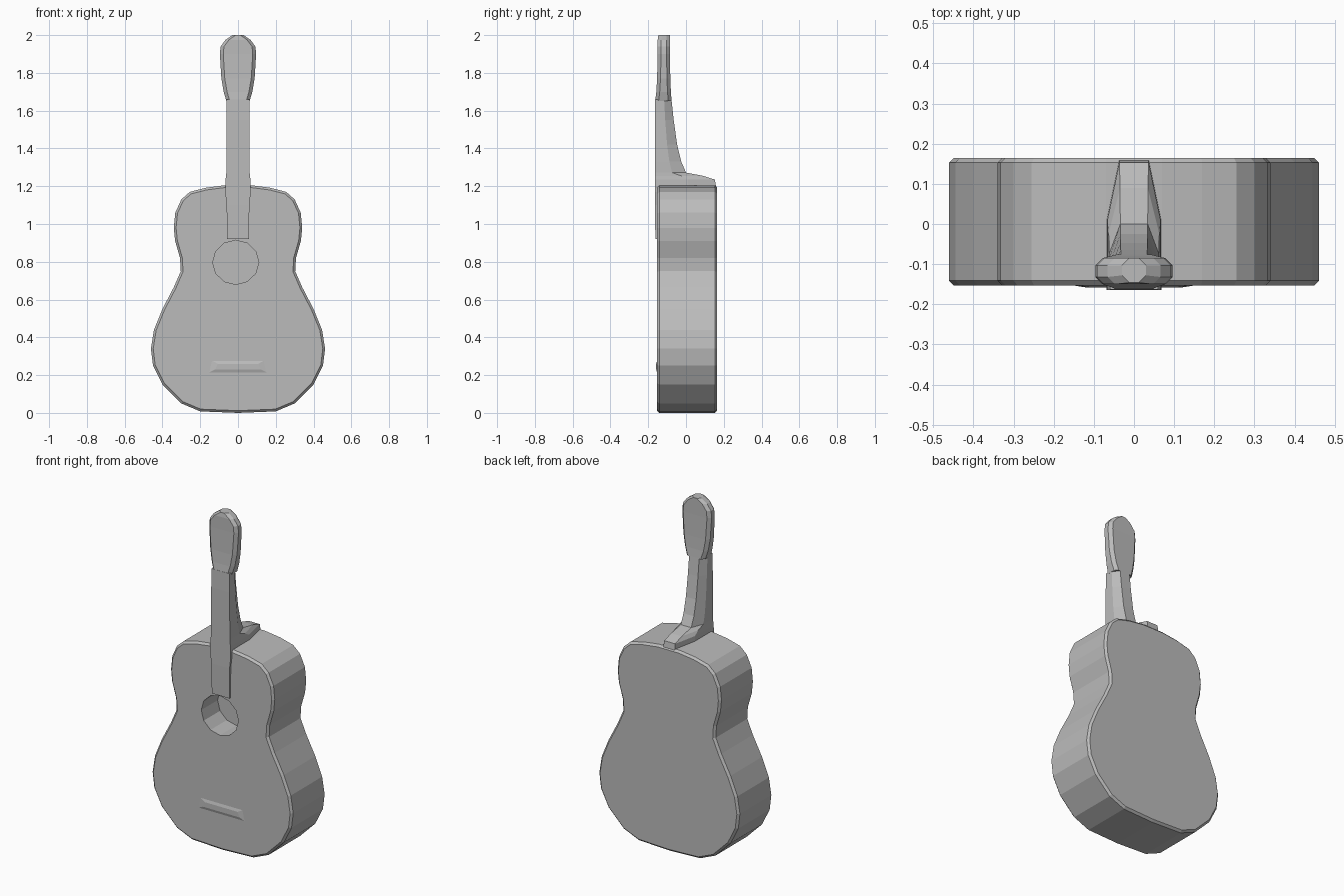
import bpy, bmesh, math

default = bpy.data.objects.get("Cube")
if default:
    bpy.data.objects.remove(default, do_unlink=True)

# Single plain grey finish
grey = bpy.data.materials.new("plain grey")
grey.use_nodes = True
grey.diffuse_color = (0.5, 0.5, 0.5, 1)
bsdf = grey.node_tree.nodes["Principled BSDF"]
bsdf.inputs["Base Color"].default_value = (0.5, 0.5, 0.5, 1)
bsdf.inputs["Roughness"].default_value = 0.8


def loft(name, rings):
    """Skin a list of equal-length point rings and cap both ends."""
    bm = bmesh.new()
    loops = [[bm.verts.new(p) for p in ring] for ring in rings]
    n = len(loops[0])
    for a, b in zip(loops, loops[1:]):
        for i in range(n):
            j = (i + 1) % n
            bm.faces.new((a[i], a[j], b[j], b[i]))
    bm.faces.new(loops[0])
    bm.faces.new(loops[-1])
    bmesh.ops.recalc_face_normals(bm, faces=bm.faces)
    mesh = bpy.data.meshes.new(name)
    bm.to_mesh(mesh)
    bm.free()
    mesh.materials.append(grey)
    ob = bpy.data.objects.new(name, mesh)
    bpy.context.collection.objects.link(ob)
    return ob


# Body: half outline mirrored, extruded front to back
half = [(0.20, 0.008), (0.30, 0.05), (0.40, 0.15), (0.45, 0.25), (0.461, 0.34),
        (0.445, 0.44), (0.40, 0.55), (0.34, 0.665), (0.303, 0.75), (0.307, 0.82),
        (0.333, 0.91), (0.34, 0.98), (0.332, 1.06), (0.30, 1.13), (0.255, 1.17),
        (0.17, 1.192), (0.07, 1.205)]
outline = [(0, 0)] + half + [(-x, z) for x, z in reversed(half)]
body = loft("body", [[(x, y, z) for x, z in outline] for y in (-0.153, 0.165)])
bevel = body.modifiers.new("rounded rim", 'BEVEL')
bevel.width = 0.012
bevel.segments = 1
bevel.limit_method = 'ANGLE'
bevel.angle_limit = math.radians(60)

# Sound hole: faceted round recess
ring = [(0.122 * math.cos(math.tau * i / 12) - 0.012,
         0.117 * math.sin(math.tau * i / 12) + 0.797) for i in range(12)]
cutter = loft("sound_hole_cutter", [[(x, y, z) for x, z in ring] for y in (-0.3, 0.0)])
cutter.hide_render = True
cut = body.modifiers.new("sound hole", 'BOOLEAN')
cut.operation = 'DIFFERENCE'
cut.solver = 'EXACT'
cut.object = cutter
bpy.context.view_layer.objects.active = body
for mod in list(body.modifiers):
    bpy.ops.object.modifier_apply(modifier=mod.name)
bpy.data.objects.remove(cutter, do_unlink=True)


def neck_section(z, w, front, back):
    """D-shaped slice: flat front, chamfered back."""
    mid = front + 0.55 * (back - front)
    return [(-w, front, z), (w, front, z), (w, mid, z),
            (0.55 * w, back, z), (-0.55 * w, back, z), (-w, mid, z)]


# Neck with fingerboard and heel: height, half width, front, back
neck = [(0.92, 0.058, -0.162, -0.13), (1.10, 0.06, -0.165, -0.13),
        (1.17, 0.068, -0.165, 0.163), (1.235, 0.066, -0.165, 0.153),
        (1.255, 0.063, -0.165, 0.09), (1.272, 0.062, -0.165, 0.0),
        (1.33, 0.062, -0.165, -0.025), (1.42, 0.061, -0.165, -0.047),
        (1.55, 0.06, -0.165, -0.065), (1.66, 0.06, -0.163, -0.077)]
loft("neck", [neck_section(*s) for s in neck])

# Headstock: flared and rounded at the top
head = [(1.65, 0.061, -0.163, -0.076), (1.70, 0.076, -0.157, -0.08),
        (1.77, 0.088, -0.153, -0.083), (1.90, 0.096, -0.15, -0.085),
        (1.94, 0.092, -0.15, -0.085), (1.975, 0.066, -0.15, -0.085),
        (2.0, 0.03, -0.146, -0.085)]


def head_section(z, w, front, back):
    """Nearly rectangular slice with small corner chamfers."""
    c = 0.018
    return [(-w + c, front, z), (w - c, front, z), (w, front + c, z), (w, back - c, z),
            (w - c, back, z), (-w + c, back, z), (-w, back - c, z), (-w, front + c, z)]


loft("headstock", [head_section(*s) for s in head])

# Bridge: very low swelling on the soundboard
loft("bridge", [[(-w, y, 0.245 - h), (w, y, 0.245 - h), (w * 0.9, y, 0.245 + h),
                 (-w * 0.9, y, 0.245 + h)]
                for y, w, h in ((-0.15, 0.17, 0.04), (-0.158, 0.12, 0.015))])
